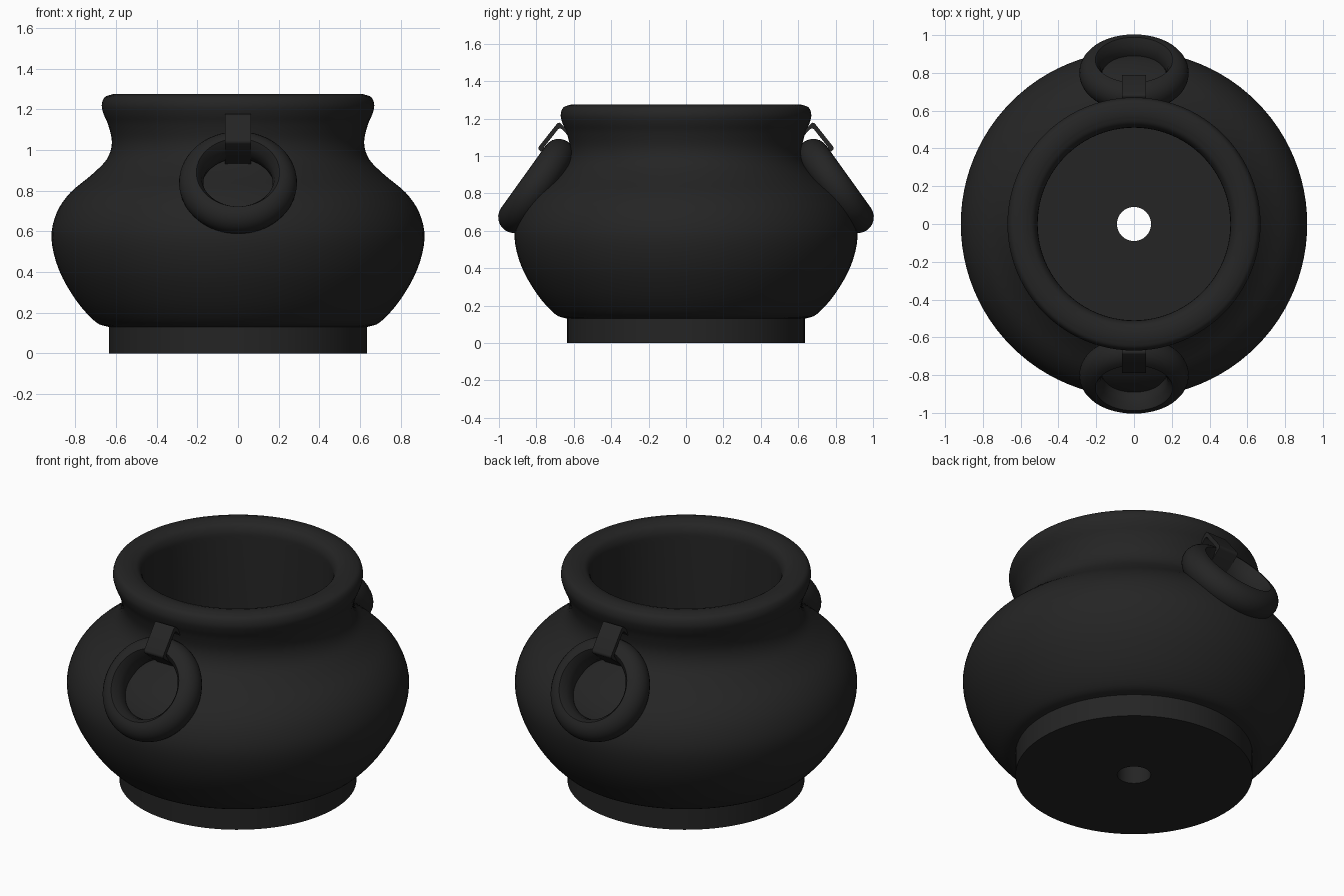
import bpy, bmesh, math
from mathutils import Vector, Matrix

if "Cube" in bpy.data.objects:
    bpy.data.objects.remove(bpy.data.objects["Cube"])

iron = bpy.data.materials.new("dark iron")
iron.diffuse_color = (0.018, 0.018, 0.018, 1)
iron.use_nodes = True
iron.node_tree.nodes["Principled BSDF"].inputs["Base Color"].default_value = iron.diffuse_color


def finish(name, bm, angle=35):
    bmesh.ops.recalc_face_normals(bm, faces=bm.faces)
    mesh = bpy.data.meshes.new(name)
    bm.to_mesh(mesh)
    bm.free()
    mesh.materials.append(iron)
    ob = bpy.data.objects.new(name, mesh)
    bpy.context.collection.objects.link(ob)
    bpy.ops.object.select_all(action='DESELECT')
    ob.select_set(True)
    bpy.context.view_layer.objects.active = ob
    bpy.ops.object.shade_smooth_by_angle(angle=math.radians(angle))
    return ob


def lathe(profile, steps):
    """Spin a closed (radius, height) profile around z."""
    bm = bmesh.new()
    rings = []
    for i in range(steps):
        a = 2 * math.pi * i / steps
        rings.append([bm.verts.new((r * math.cos(a), r * math.sin(a), z)) for r, z in profile])
    n = len(profile)
    for i in range(steps):
        a, b = rings[i], rings[(i + 1) % steps]
        for j in range(n):
            k = (j + 1) % n
            bm.faces.new((a[j], b[j], b[k], a[k]))
    return bm


def smooth_path(pts, sub=4):
    """Catmull-Rom curve through the points."""
    p = [Vector(q) for q in pts]
    p = [2 * p[0] - p[1]] + p + [2 * p[-1] - p[-2]]
    out = []
    for i in range(1, len(p) - 2):
        a, b, c, d = p[i - 1:i + 3]
        for s in range(sub):
            t = s / sub
            out.append(0.5 * (2 * b + (c - a) * t + (2 * a - 5 * b + 4 * c - d) * t * t
                              + (3 * b - a - 3 * c + d) * t ** 3))
    out.append(p[-2])
    return [(v.x, v.y) for v in out]


# Pot: foot, belly, neck, rolled rim, straight bore and drain hole
outer = smooth_path([(0.635, 0.13), (0.70, 0.155), (0.795, 0.26), (0.88, 0.41), (0.917, 0.565),
                     (0.892, 0.69), (0.825, 0.79), (0.72, 0.878), (0.645, 0.955), (0.62, 1.035),
                     (0.637, 1.12), (0.66, 1.175), (0.67, 1.22), (0.655, 1.26), (0.615, 1.275)])
lip = smooth_path([(0.575, 1.275), (0.535, 1.26), (0.514, 1.225), (0.51, 1.18)])
pot = [(0.09, 0.0), (0.635, 0.0)] + outer + lip + [(0.51, 0.13), (0.09, 0.13)]
finish("pot", lathe(pot, 96))

# Ring section: round outside, creased edge, shallow bulge inside
ring = [(0.205 + 0.085 * math.cos(t), 0.085 * math.sin(t))
        for t in (math.pi * (k / 12 - 0.5) for k in range(13))]
ring += [(0.18, 0.05), (0.17, 0.0), (0.18, -0.05)]

# Strap: bent square loop in the (y, z) plane
strap = [(0.68, 1.185), (0.795, 1.04), (0.632, 0.91), (0.503, 1.0)]


def strap_loop(bm):
    mid = sum((Vector(p) for p in strap), Vector((0, 0))) / 4
    inner = [mid + (Vector(p) - mid) * 0.8 for p in strap]
    grid = [[bm.verts.new((x, p[0], p[1])) for p in pts]
            for x in (-0.063, 0.063) for pts in (strap, inner)]
    order = [0, 1, 3, 2]
    for j in range(4):
        k = (j + 1) % 4
        for i in range(4):
            a, b = grid[order[i]], grid[order[(i + 1) % 4]]
            bm.faces.new((a[j], a[k], b[k], b[j]))
    edges = [e for e in bm.edges if abs(e.verts[0].co.x - e.verts[1].co.x) > 0.1]
    bmesh.ops.bevel(bm, geom=edges, offset=0.015, segments=3, affect='EDGES', profile=0.5)


# Hanging rings and straps, back and front
tilt = Matrix.Translation((0, 0.80, 0.84)) @ Matrix.Rotation(-math.atan2(0.81, 0.58), 4, 'X')
for side, turn in (("back", 0), ("front", math.pi)):
    spin = Matrix.Rotation(turn, 4, 'Z')
    bm = lathe(ring, 64)
    bmesh.ops.transform(bm, matrix=spin @ tilt, verts=bm.verts)
    finish(side + "_ring", bm)
    bm = bmesh.new()
    strap_loop(bm)
    bmesh.ops.transform(bm, matrix=spin, verts=bm.verts)
    finish(side + "_strap", bm)
